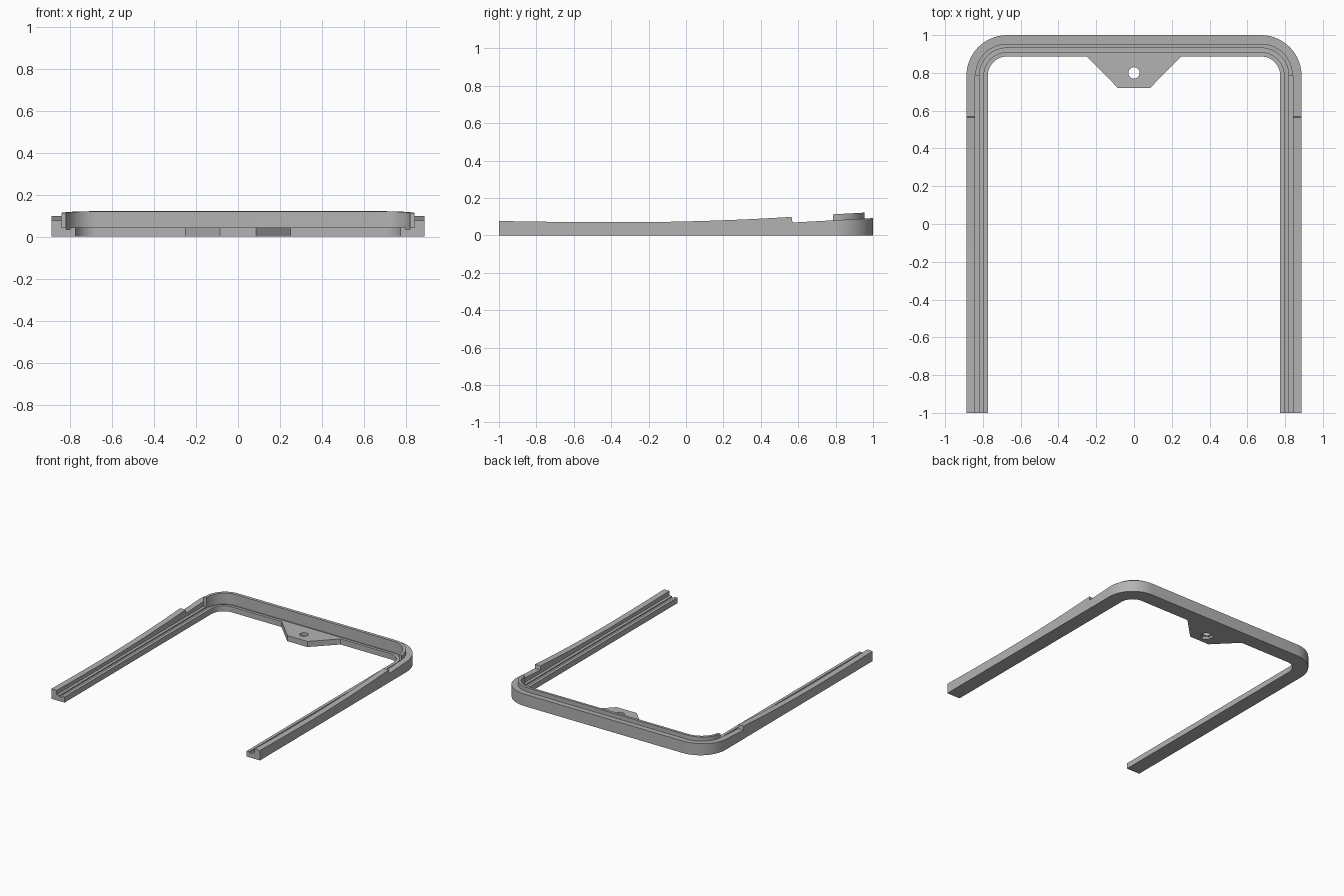
import bpy
import bmesh
from math import cos, sin, pi, radians

cube = bpy.data.objects.get("Cube")
if cube:
    bpy.data.objects.remove(cube, do_unlink=True)

grey = bpy.data.materials.new("Matte grey")
grey.use_nodes = True
grey.diffuse_color = (0.45, 0.45, 0.45, 1)
grey.node_tree.nodes["Principled BSDF"].inputs["Base Color"].default_value = (0.45, 0.45, 0.45, 1)

HALF_W, BACK, RADIUS = 0.887, 1.0, 0.215
CX, CY = HALF_W - RADIUS, BACK - RADIUS
LIP = 0.043
STEP_Y = 0.565


def add_object(name, bm):
    bmesh.ops.recalc_face_normals(bm, faces=bm.faces)
    mesh = bpy.data.meshes.new(name)
    bm.to_mesh(mesh)
    bm.free()
    obj = bpy.data.objects.new(name, mesh)
    mesh.materials.append(grey)
    bpy.context.collection.objects.link(obj)
    return obj


def smooth(obj):
    bpy.ops.object.select_all(action='DESELECT')
    obj.select_set(True)
    bpy.context.view_layer.objects.active = obj
    bpy.ops.object.shade_smooth_by_angle(angle=radians(25))


def back_height(y):
    # ledge behind the notch climbs gently to the back
    return 0.068 + 0.055 * (y - STEP_Y)


def arm_height(y):
    # shallow curve along each arm
    low = -0.35
    return 0.07 + (0.034 if y > low else 0.016) * (y - low) ** 2


def stations(arm_ys):
    # right arm, back right corner, back left corner, left arm:
    # (centre x, centre y, direction, on the arm)
    right = [(CX, y, 0.0, y <= STEP_Y) for y in arm_ys]
    right += [(CX, CY, pi / 2 * i / 14, False) for i in range(15)]
    left = [(-x, y, pi - a, on_arm) for x, y, a, on_arm in reversed(right)]
    return right + left


def sweep(name, path, profile):
    # profile: inset from the outer edge and a height function
    bm = bmesh.new()
    rings = []
    for x, y, a, on_arm in path:
        ring = []
        for inset, height in profile:
            px = x + (RADIUS - inset) * cos(a)
            py = y + (RADIUS - inset) * sin(a)
            ring.append(bm.verts.new((px, py, height(py, on_arm))))
        rings.append(ring)
    n = len(profile)
    for r, s in zip(rings, rings[1:]):
        for i in range(n):
            j = (i + 1) % n
            bm.faces.new((r[i], r[j], s[j], s[i]))
    bm.faces.new(rings[0])
    bm.faces.new(rings[-1])
    obj = add_object(name, bm)
    smooth(obj)
    return obj


def flat(z):
    return lambda y, on_arm: z


def ledge(y, on_arm):
    return arm_height(y) if on_arm else back_height(y)


# U-shaped frame with outer wall, shelf, groove and inner lip
arm_ys = [-1 + (STEP_Y + 1) * i / 16 for i in range(17)] + [STEP_Y + 0.004]
GROOVE = 0.034
sweep("frame", stations(arm_ys), [
    (0, flat(0)), (0, ledge), (0.046, ledge), (0.046, flat(LIP)),
    (0.068, flat(LIP)), (0.068, flat(GROOVE)), (0.09, flat(GROOVE)),
    (0.09, flat(LIP)), (0.113, flat(LIP)), (0.113, flat(0))])


# Raised rim around the back and its corners
def rim_top(y, on_arm):
    return back_height(y) + 0.032


sweep("raised_rim", stations([]), [
    (0.046, flat(GROOVE)), (0.046, rim_top), (0.068, rim_top), (0.068, flat(GROOVE))])

# Mounting tab on the inside of the back
bm = bmesh.new()
outline = [(-0.25, 0.887), (-0.085, 0.72), (0.085, 0.72), (0.25, 0.887)]
base = bm.faces.new([bm.verts.new((x, y, 0)) for x, y in outline])
extruded = bmesh.ops.extrude_face_region(bm, geom=[base])
for v in extruded["geom"]:
    if isinstance(v, bmesh.types.BMVert):
        v.co.z = LIP
tab = add_object("mounting_tab", bm)


# Screw hole and the hexagonal nut pocket beneath it
def cut(target, sides, radius, bottom, top):
    bpy.ops.mesh.primitive_cylinder_add(
        vertices=sides, radius=radius, depth=top - bottom,
        location=(0, 0.8, (top + bottom) / 2))
    cutter = bpy.context.object
    cutter.name = "hole_cutter"
    cutter.hide_render = True
    mod = target.modifiers.new("hole", 'BOOLEAN')
    mod.operation = 'DIFFERENCE'
    mod.solver = 'EXACT'
    mod.object = cutter
    bpy.context.view_layer.objects.active = target
    bpy.ops.object.modifier_apply(modifier=mod.name)
    bpy.data.objects.remove(cutter, do_unlink=True)


cut(tab, 32, 0.03, -0.1, 0.1)
cut(tab, 6, 0.048, -0.1, 0.02)
smooth(tab)
